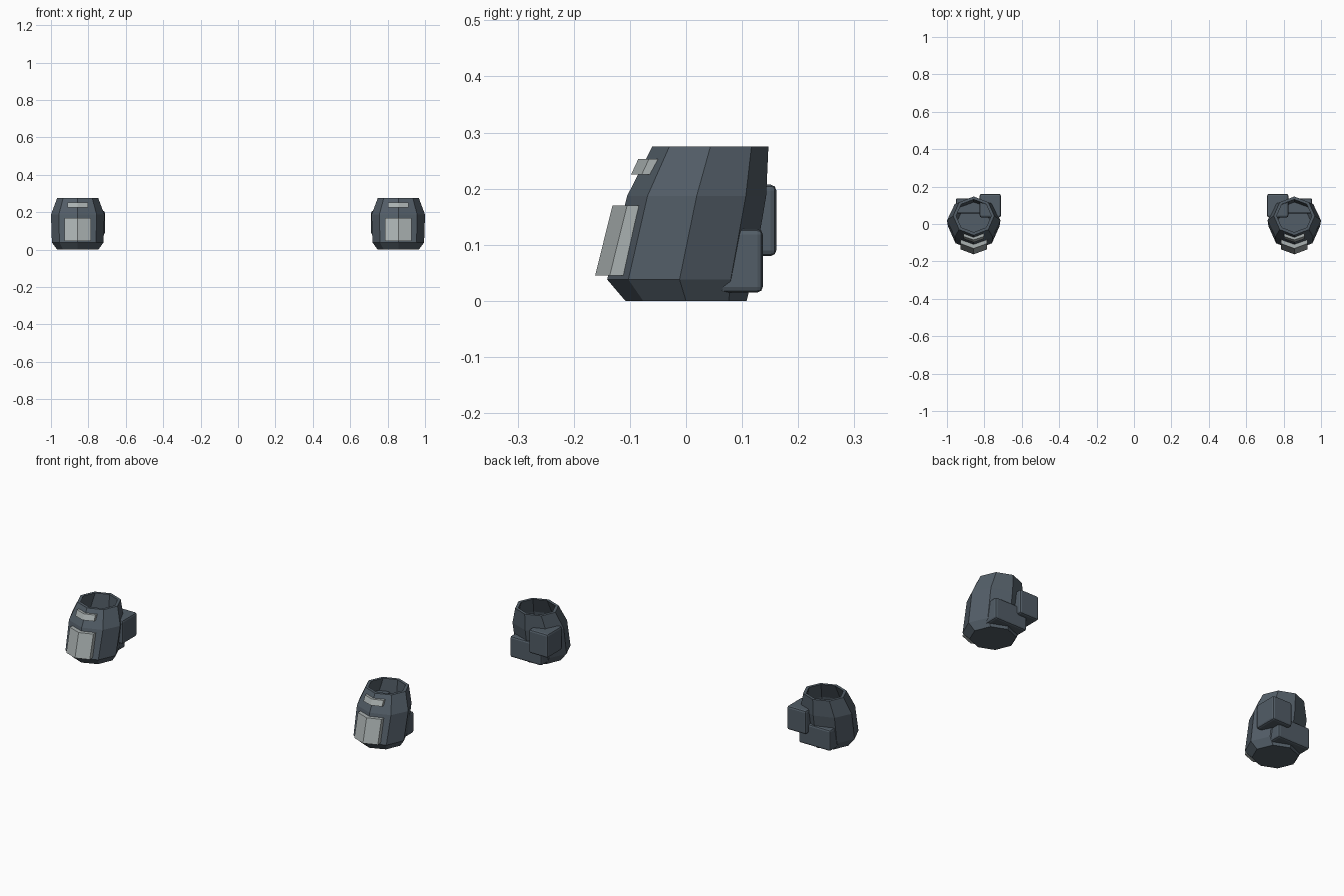
import bpy, bmesh, math

if "Cube" in bpy.data.objects:
    bpy.data.objects.remove(bpy.data.objects["Cube"])

CX = 0.857          # distance of each piece from the middle
SIDES = 8


def material(name, rgb):
    m = bpy.data.materials.new(name)
    m.diffuse_color = (*rgb, 1)
    m.use_nodes = True
    m.node_tree.nodes["Principled BSDF"].inputs["Base Color"].default_value = m.diffuse_color
    return m


DARK = material("dark_slate", (0.085, 0.11, 0.135))
LIGHT = material("light_grey", (0.40, 0.44, 0.44))


def finish(bm, name, mat):
    bmesh.ops.recalc_face_normals(bm, faces=bm.faces)
    me = bpy.data.meshes.new(name)
    bm.to_mesh(me)
    bm.free()
    me.materials.append(mat)
    ob = bpy.data.objects.new(name, me)
    bpy.context.collection.objects.link(ob)
    return ob


def shell(name, side):
    # open-topped octagonal barrel: (z, centre y, x radius, y radius)
    outer = [(0.0, 0.0, 0.110, 0.108), (0.038, -0.0115, 0.138, 0.129),
             (0.187, 0.019, 0.143, 0.124), (0.275, 0.0435, 0.110, 0.1035)]
    t = 0.016
    inner = [(max(z, 0.016), y, rx - t, ry - t) for z, y, rx, ry in reversed(outer)]
    bm = bmesh.new()
    rings = []
    for z, cy, rx, ry in outer + inner:
        ring = []
        for i in range(SIDES):
            a = 2 * math.pi * i / SIDES
            ring.append(bm.verts.new((side * CX + rx * math.sin(a), cy - ry * math.cos(a), z)))
        rings.append(ring)
    for lo, hi in zip(rings, rings[1:]):
        for i in range(SIDES):
            j = (i + 1) % SIDES
            bm.faces.new((lo[i], lo[j], hi[j], hi[i]))
    bm.faces.new(rings[0])
    bm.faces.new(rings[-1])
    return finish(bm, name, DARK)


def chevron_plate(name, side, half, z0, y0, z1, y1, fold, depth):
    # folded plate: y0/y1 are the front crease at bottom and top
    bm = bmesh.new()
    loops = []
    for z, y in ((z0, y0), (z1, y1)):
        pts = [(-half, y + fold), (0, y), (half, y + fold),
               (half, y + fold + depth), (0, y + depth), (-half, y + fold + depth)]
        loops.append([bm.verts.new((side * CX + px, py, z)) for px, py in pts])
    lo, hi = loops
    for i in range(6):
        j = (i + 1) % 6
        bm.faces.new((lo[i], lo[j], hi[j], hi[i]))
    for r in loops:
        bm.faces.new((r[0], r[1], r[4], r[5]))
        bm.faces.new((r[1], r[2], r[3], r[4]))
    return finish(bm, name, LIGHT)


def pouch(name, side, x, y, z):
    # bevelled box given by its extents
    bm = bmesh.new()
    bmesh.ops.create_cube(bm, size=1)
    for v in bm.verts:
        v.co = (side * ((x[0] + x[1]) / 2 + v.co.x * (x[1] - x[0])),
                (y[0] + y[1]) / 2 + v.co.y * (y[1] - y[0]),
                (z[0] + z[1]) / 2 + v.co.z * (z[1] - z[0]))
    ob = finish(bm, name, DARK)
    b = ob.modifiers.new("bevel", 'BEVEL')
    b.width = 0.010
    b.segments = 2
    return ob


for side, tag in ((-1, "left"), (1, "right")):
    shell(f"{tag}_barrel", side)
    # front armour
    chevron_plate(f"{tag}_front_plate", side, 0.07, 0.045, -0.162, 0.170, -0.131, 0.026, 0.028)
    chevron_plate(f"{tag}_upper_plate", side, 0.055, 0.225, -0.098, 0.253, -0.085, 0.019, 0.016)
    # rear boxes
    pouch(f"{tag}_rear_pouch", side, (0.765, 0.953), (0.055, 0.137), (0.015, 0.128))
    pouch(f"{tag}_inner_pouch", side, (0.712, 0.825), (0.035, 0.161), (0.080, 0.207))
